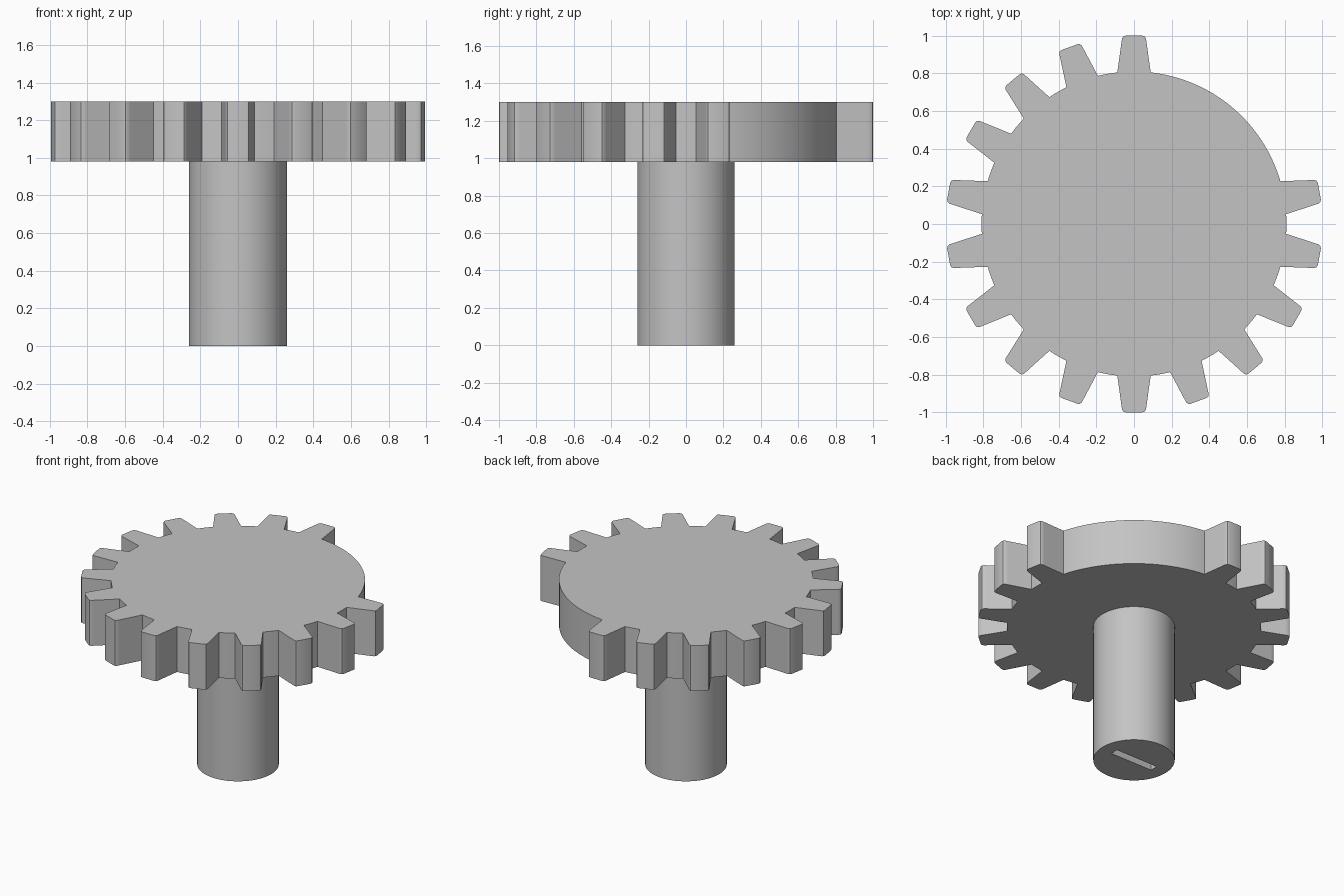
import bpy, bmesh
from math import radians, cos, sin

if "Cube" in bpy.data.objects:
    bpy.data.objects.remove(bpy.data.objects["Cube"], do_unlink=True)

SHAFT_R, GEAR_BOTTOM, GEAR_TOP = 0.26, 0.98, 1.30
ROOT_R, ROOT_HALF_ANGLE = 0.81, 6.3
PITCH, MISSING = 20, (30, 50, 70)

grey = bpy.data.materials.new("plain_grey")
grey.use_nodes = True
colour = (0.55, 0.55, 0.55, 1)
grey.diffuse_color = colour
grey.node_tree.nodes["Principled BSDF"].inputs["Base Color"].default_value = colour


def polar(r, degrees):
    a = radians(degrees)
    return r * cos(a), r * sin(a)


def root_arc(start, end, steps):
    return [polar(ROOT_R, start + (end - start) * i / steps) for i in range(steps + 1)]


def tooth(angle):
    """Tapered tooth with softly rounded tip corners, turned to its angle."""
    half = [(0.968, 0.066), (0.984, 0.064), (0.996, 0.057), (1.0, 0.044)]
    points = [(r, -w) for r, w in half] + [(r, w) for r, w in reversed(half)]
    c, s = polar(1, angle)
    return [(x * c - y * s, x * s + y * c) for x, y in points]


def prism(name, outline, bottom, top):
    bm = bmesh.new()
    face = bm.faces.new([bm.verts.new((x, y, bottom)) for x, y in outline])
    side = bmesh.ops.extrude_face_region(bm, geom=[face])["geom"]
    verts = [v for v in side if isinstance(v, bmesh.types.BMVert)]
    bmesh.ops.translate(bm, verts=verts, vec=(0, 0, top - bottom))
    bmesh.ops.recalc_face_normals(bm, faces=bm.faces)
    mesh = bpy.data.meshes.new(name)
    bm.to_mesh(mesh)
    bm.free()
    obj = bpy.data.objects.new(name, mesh)
    bpy.context.collection.objects.link(obj)
    mesh.materials.append(grey)
    return obj


def activate(obj):
    bpy.ops.object.select_all(action="DESELECT")
    obj.select_set(True)
    bpy.context.view_layer.objects.active = obj


# Gear wheel: teeth all round except for one plain arc
angles = [a for a in range(10, 370, PITCH) if a not in MISSING]
outline = []
for here, after in zip(angles, angles[1:] + [angles[0] + 360]):
    outline += tooth(here)
    steps = 3 if after - here == PITCH else 36
    outline += root_arc(here + ROOT_HALF_ANGLE, after - ROOT_HALF_ANGLE, steps)
gear = prism("gear_wheel", outline, GEAR_BOTTOM, GEAR_TOP)

# Shaft with a narrow slot in its foot
circle = [polar(SHAFT_R, 5 * i) for i in range(72)]
shaft = prism("shaft", circle, 0, GEAR_BOTTOM)
slot = [(-0.165, -0.028), (0.165, -0.028), (0.165, 0.028), (-0.165, 0.028)]
cutter = prism("slot_cutter", slot, -0.1, 0.2)
cutter.hide_render = True
cut = shaft.modifiers.new("slot", "BOOLEAN")
cut.operation, cut.solver, cut.object = "DIFFERENCE", "EXACT", cutter
activate(shaft)
bpy.ops.object.modifier_apply(modifier=cut.name)
bpy.data.objects.remove(cutter, do_unlink=True)

# Smooth curved walls, crisp rims
for obj in (gear, shaft):
    activate(obj)
    bpy.ops.object.shade_smooth_by_angle(angle=radians(35))
